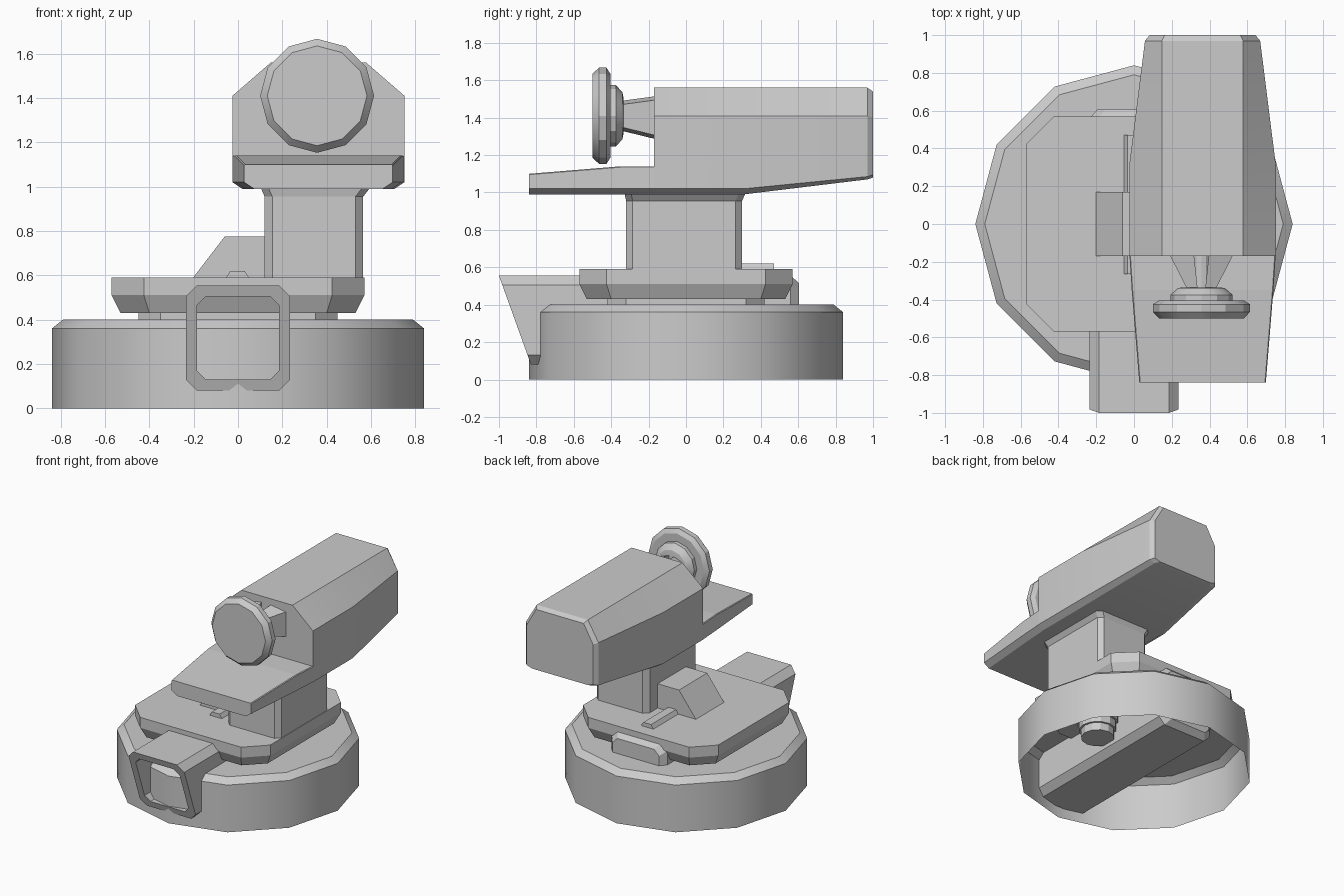
import bpy, bmesh, math

cube = bpy.data.objects.get("Cube")
if cube:
    bpy.data.objects.remove(cube, do_unlink=True)

grey = bpy.data.materials.new("plain grey")
grey.use_nodes = True
GREY = (0.6, 0.6, 0.6, 1)
grey.diffuse_color = GREY
grey.node_tree.nodes["Principled BSDF"].inputs["Base Color"].default_value = GREY


def loft(name, sections, cap_start=True, cap_end=True, smooth=None):
    """Skin a list of closed sections that share a point count."""
    bm = bmesh.new()
    rings = [[bm.verts.new(p) for p in s] for s in sections]
    n = len(rings[0])
    for a, b in zip(rings, rings[1:]):
        for i in range(n):
            j = (i + 1) % n
            bm.faces.new((a[i], a[j], b[j], b[i]))
    if cap_start:
        bm.faces.new(rings[0])
    if cap_end:
        bm.faces.new(rings[-1])
    bmesh.ops.recalc_face_normals(bm, faces=bm.faces)
    mesh = bpy.data.meshes.new(name)
    bm.to_mesh(mesh)
    bm.free()
    mesh.materials.append(grey)
    obj = bpy.data.objects.new(name, mesh)
    bpy.context.collection.objects.link(obj)
    if smooth:
        bpy.ops.object.select_all(action='DESELECT')
        obj.select_set(True)
        bpy.context.view_layer.objects.active = obj
        bpy.ops.object.shade_smooth_by_angle(angle=math.radians(smooth))
    return obj


def octagon(x0, x1, y0, y1, c):
    """Rectangle with cut corners, as 2D points."""
    return [(x0 + c, y0), (x1 - c, y0), (x1, y0 + c), (x1, y1 - c),
            (x1 - c, y1), (x0 + c, y1), (x0, y1 - c), (x0, y0 + c)]


def flat(points, z):
    return [(x, y, z) for x, y in points]


def circle(r, n=12):
    return [(r * math.cos(math.tau * i / n), r * math.sin(math.tau * i / n)) for i in range(n)]


def upright(points, y):
    """Place x, z points on a plane at y."""
    return [(x, y, z) for x, z in points]


# Round base, open underneath
loft("base", [flat(circle(r), z) for r, z in ((0.84, 0), (0.84, 0.36), (0.79, 0.4))],
     cap_start=False, smooth=32)

# Turntable plate with its neck
neck = octagon(-0.45, 0.45, -0.42, 0.42, 0.1)
loft("turntable_neck", [flat(neck, 0.38), flat(neck, 0.45)])
wide = octagon(-0.57, 0.57, -0.57, 0.57, 0.145)
loft("turntable", [flat(octagon(-0.53, 0.53, -0.53, 0.53, 0.13), 0.43),
                   flat(wide, 0.51), flat(wide, 0.59)])

# Long duct through the base, with a hollow slanted mouth
def mouth(points):
    return [(x, -1 + (0.555 - z) * 0.36, z) for x, z in points]

outer = octagon(-0.235, 0.235, 0.08, 0.555, 0.05)
inner = octagon(-0.185, 0.185, 0.13, 0.505, 0.04)
loft("duct", [upright(inner, -0.5), mouth(inner), mouth(outer), upright(outer, 0.56),
              upright(octagon(-0.195, 0.195, 0.12, 0.515, 0.04), 0.605)])

# Stepped spindle below the post
steps = []
for i in range(4):
    r = 0.12 + 0.015 * i
    ring = [(x + 0.34, y) for x, y in circle(r)]
    steps += [flat(ring, 0.16 + 0.06 * i), flat(ring, 0.22 + 0.06 * i)]
loft("spindle", steps)

# Sloped housing and narrow rail on the turntable
housing = [(-0.21, 0.58), (-0.06, 0.775), (0.2, 0.775), (0.2, 0.58)]
loft("housing", [upright(housing, -0.17), upright(housing, 0.17)])
rail = [(-0.06, 0.58), (-0.035, 0.62), (0.03, 0.62), (0.055, 0.58)]
loft("rail", [upright(rail, -0.265), upright(rail, 0.47)])

# Post with cut corners and a flared head
post = octagon(0.12, 0.565, -0.32, 0.3, 0.035)
loft("post", [flat(post, 0.57), flat(post, 0.955),
              flat(octagon(0.1, 0.6, -0.33, 0.32, 0.035), 1.0)])

# Upper body: tray in front, cut-corner shell behind
MID = 0.363

def body(y, half, bottom, edge, side, top, top_half):
    right = [(half - 0.045, bottom), (half, edge), (half, side), (top_half, top)]
    pts = [(MID + x, z) for x, z in right] + [(MID - x, z) for x, z in reversed(right)]
    return upright(pts, y)

loft("tray", [body(-0.84, 0.335, 0.99, 1.02, 1.095, 1.1, 0.33),
              body(-0.35, 0.375, 0.99, 1.02, 1.135, 1.14, 0.37),
              body(-0.15, 0.388, 0.99, 1.02, 1.135, 1.14, 0.383)])
loft("shell", [body(-0.17, 0.388, 0.99, 1.02, 1.41, 1.56, 0.215),
               body(0.31, 0.388, 0.99, 1.02, 1.41, 1.56, 0.215),
               body(0.97, 0.305, 1.07, 1.085, 1.41, 1.56, 0.215),
               body(1.0, 0.28, 1.08, 1.095, 1.4, 1.54, 0.2)], smooth=20)

# Knob with collar and core
def turned(name, profile):
    loft(name, [upright([(x + 0.357, z + 1.41) for x, z in circle(r)], y) for r, y in profile],
         smooth=25)

turned("knob", ((0.2, -0.5), (0.225, -0.5), (0.257, -0.465), (0.257, -0.425), (0.225, -0.405)))
turned("collar", ((0.12, -0.42), (0.165, -0.405), (0.165, -0.375), (0.125, -0.34), (0.1, -0.335)))
turned("core", ((0.05, -0.35), (0.05, -0.16)))

# Pair of flared brackets holding the knob
for side, name in ((-1, "right_bracket"), (1, "left_bracket")):
    def plate(near, far, low, high, y):
        a, b = 0.357 + side * near, 0.357 + side * far
        return upright([(a, low), (b, low + 0.02), (b, high - 0.02), (a, high)], y)
    loft(name, [plate(0.02, 0.075, 1.33, 1.49, -0.345), plate(0.04, 0.17, 1.285, 1.515, -0.16)])
